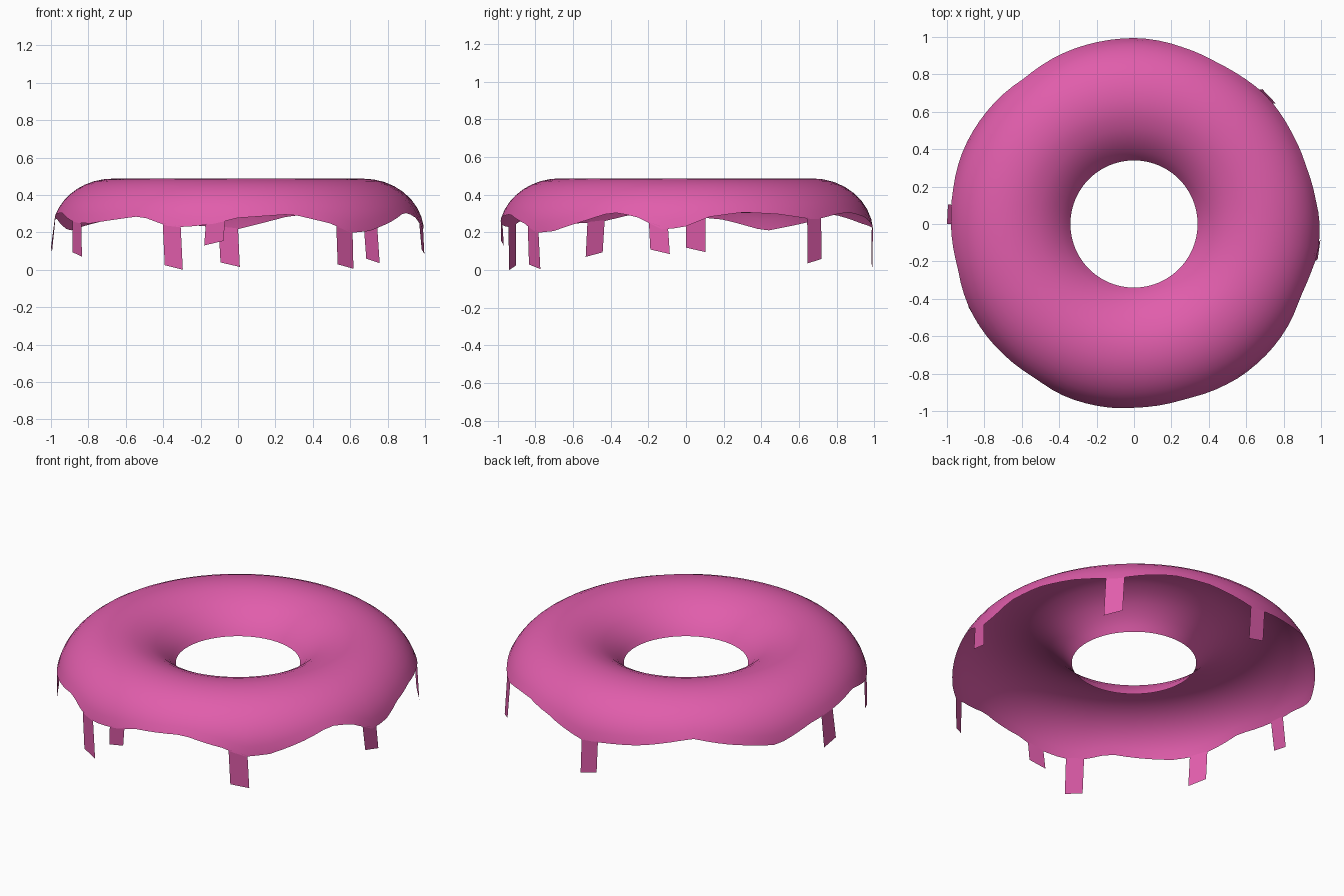
import bpy, bmesh
from math import sin, cos, pi, radians, asin, sqrt

if "Cube" in bpy.data.objects:
    bpy.data.objects.remove(bpy.data.objects["Cube"])

N = 96
R, RW, ZC, H = 0.67, 0.325, 0.20, 0.29      # ring radius, tube half width, centre, half height

# inner half of the cross-section, from the hole rim to the crown (radius, z)
inner = [(0.34, 0.305), (0.36, 0.335), (0.39, 0.37), (0.45, 0.423),
         (0.51, 0.455), (0.57, 0.477), (0.62, 0.487), (0.67, 0.49)]

# height of the wavy outer edge by angle in degrees
wave = [(0, .235), (7, .285), (18, .31), (30, .30), (44, .27), (55, .30), (63, .31), (75, .285),
        (90, .22), (110, .25), (127, .30), (138, .26), (155, .21), (168, .27), (177, .285),
        (194, .31), (208, .255), (217, .25), (238, .29), (249, .23), (256, .235), (263, .25),
        (270, .28), (287, .30), (300, .25), (307, .20), (315, .21), (326, .26), (336, .31),
        (344, .29), (353, .215), (360, .235)]

# drips: angle, bottom height, bottom radius, sideways lean
drips = [(44, .05, .995, -.01), (93, .03, .99, -.01), (177, .11, 1.0, 0.0), (209, .085, .99, .01),
         (249, .015, .985, .01), (263, .145, .985, -.01), (305, .02, .99, .01), (351.5, .10, 1.0, .01)]


def edge_z(deg):
    deg %= 360
    for (a, za), (b, zb) in zip(wave, wave[1:]):
        if a <= deg <= b:
            return za + (zb - za) * (deg - a) / (b - a)


def edge_r(z):
    return R + RW * sqrt(1 - ((z - ZC) / H) ** 2)


def polar(r, deg, z):
    return (r * cos(radians(deg)), r * sin(radians(deg)), z)


def finish(bm, name):
    me = bpy.data.meshes.new(name)
    bm.to_mesh(me)
    bm.free()
    ob = bpy.data.objects.new(name, me)
    bpy.context.collection.objects.link(ob)
    me.materials.append(pink)
    return ob


pink = bpy.data.materials.new("pink_icing")
pink.diffuse_color = (0.75, 0.11, 0.41, 1)
pink.use_nodes = True
pink.node_tree.nodes["Principled BSDF"].inputs["Base Color"].default_value = pink.diffuse_color

# icing shell: open sheet over the top of a ring
bm = bmesh.new()
cols = []
for i in range(N):
    deg = 360 * i / N
    end = asin((edge_z(deg) - ZC) / H)
    prof = list(inner)
    for k in range(1, 9):
        t = pi / 2 + (end - pi / 2) * k / 8
        prof.append((R + RW * cos(t), ZC + H * sin(t)))
    cols.append([bm.verts.new(polar(r, deg, z)) for r, z in prof])
for i in range(N):
    a, b = cols[i], cols[(i + 1) % N]
    for k in range(len(a) - 1):
        bm.faces.new((a[k], a[k + 1], b[k + 1], b[k]))
icing = finish(bm, "icing")
bpy.context.view_layer.objects.active = icing
icing.select_set(True)
bpy.ops.object.shade_smooth_by_angle(angle=radians(40))

# drips: flat strips hanging from the wavy edge
bm = bmesh.new()
for deg, zb, rb, lean in drips:
    top, low = [], []
    for s in (-1, 1):
        a = deg + 3.0 * s
        z = edge_z(a) + 0.005
        top.append(bm.verts.new(polar(edge_r(z), a, z)))
        slant = 0.012 * s * (-1 if lean > 0 else 1)
        low.append(bm.verts.new(polar(rb, a + lean * 57, zb + slant)))
    bm.faces.new((top[0], low[0], low[1], top[1]))
d = finish(bm, "icing_drips")

# rest the lowest drip on the ground
lowest = min(v.co.z for v in d.data.vertices)
for ob in (icing, d):
    ob.location.z -= lowest
